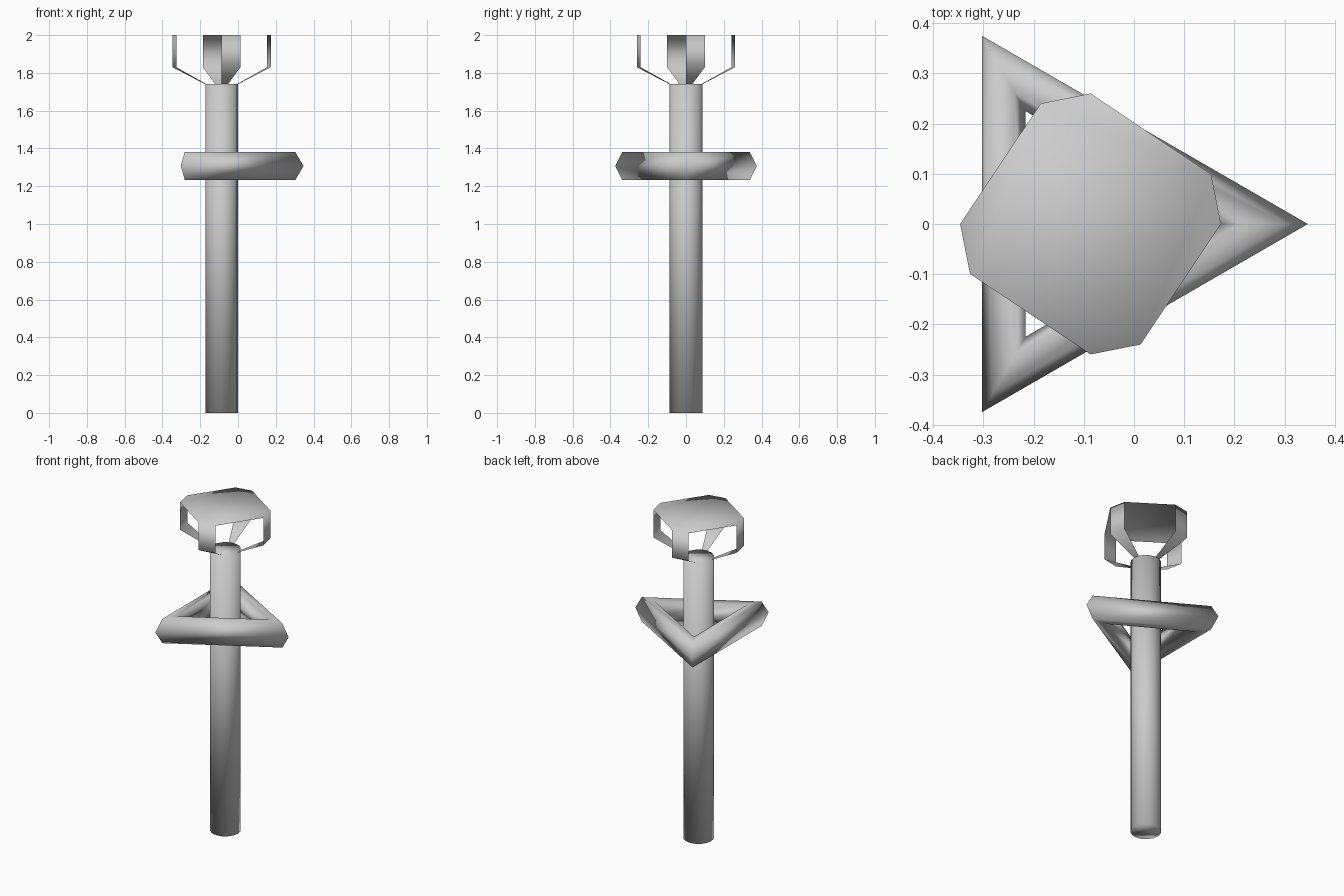
import bpy, bmesh
from math import cos, sin, radians

if "Cube" in bpy.data.objects:
    bpy.data.objects.remove(bpy.data.objects["Cube"])

AXIS_X = -0.0866
POLE_R = 0.0866
POLE_TOP = 1.74
SIDES = 16


def make_object(name, bm):
    bmesh.ops.recalc_face_normals(bm, faces=bm.faces)
    mesh = bpy.data.meshes.new(name)
    bm.to_mesh(mesh)
    bm.free()
    mesh.shade_smooth()
    obj = bpy.data.objects.new(name, mesh)
    obj.location.x = AXIS_X
    bpy.context.collection.objects.link(obj)
    return obj


def ring_point(bm, radius, degrees, z):
    a = radians(degrees)
    return bm.verts.new((radius * cos(a), radius * sin(a), z))


# 16-sided pole, closed at both ends
bm = bmesh.new()
step = 360 / SIDES
bottom = [ring_point(bm, POLE_R, i * step, 0) for i in range(SIDES)]
top = [ring_point(bm, POLE_R, i * step, POLE_TOP) for i in range(SIDES)]
for i in range(SIDES):
    j = (i + 1) % SIDES
    bm.faces.new((bottom[i], bottom[j], top[j], top[i]))
bm.faces.new(bottom[::-1])
bm.faces.new(top)
make_object("pole", bm)

# Head: four thin brackets, one pole side wide, flaring up to a flat lid
bm = bmesh.new()
lid = []
profile = [(POLE_R, POLE_TOP), (0.26, 1.83), (0.26, 2.0)]
for k in range(4):
    rows = [[ring_point(bm, r, 90 * k + d, z) for d in (0, step)]
            for r, z in profile]
    for (a, b), (c, d) in zip(rows, rows[1:]):
        bm.faces.new((a, b, d, c))
    lid += rows[-1]
bm.faces.new(lid)
make_object("bracketed_lid", bm)

# Triangular ring with a six-sided tube
bpy.ops.mesh.primitive_torus_add(major_segments=3, minor_segments=6,
                                 major_radius=0.3465, minor_radius=0.0866,
                                 location=(AXIS_X, 0, 1.307))
ring = bpy.context.object
ring.name = "triangular_ring"
ring.data.shade_smooth()
